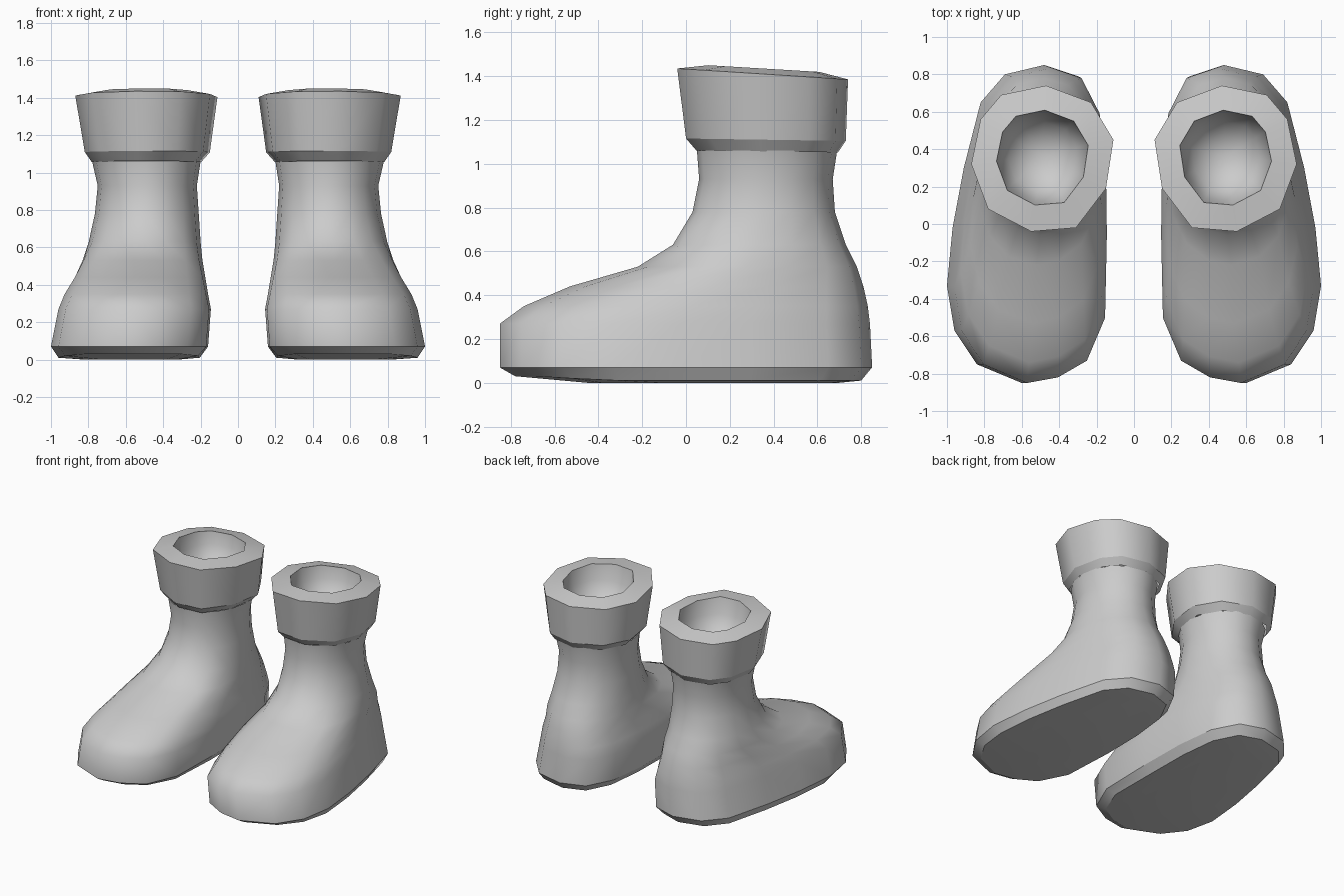
import bpy, bmesh, math

if "Cube" in bpy.data.objects:
    bpy.data.objects.remove(bpy.data.objects["Cube"])

grey = bpy.data.materials.new("plain_grey")
grey.diffuse_color = (0.6, 0.6, 0.6, 1)
grey.use_nodes = True
grey.node_tree.nodes["Principled BSDF"].inputs["Base Color"].default_value = grey.diffuse_color


def loft(name, rings, sharp, cap_first=False, cap_last=False):
    """Skin a stack of equal-length rings; rings listed in sharp get hard edges."""
    bm = bmesh.new()
    loops = [[bm.verts.new(p) for p in r] for r in rings]
    n = len(loops[0])
    for a, b in zip(loops, loops[1:]):
        for i in range(n):
            j = (i + 1) % n
            bm.faces.new((a[i], a[j], b[j], b[i]))
    if cap_first:
        bm.faces.new(loops[0][::-1])
    if cap_last:
        bm.faces.new(loops[-1])
    for f in bm.faces:
        f.smooth = True
    for k in sharp:
        for i in range(n):
            bm.edges.get((loops[k][i], loops[k][(i + 1) % n])).smooth = False
    me = bpy.data.meshes.new(name)
    bm.to_mesh(me)
    bm.free()
    me.materials.append(grey)
    ob = bpy.data.objects.new(name, me)
    bpy.context.collection.objects.link(ob)
    # second boot of the pair
    ob.modifiers.new("pair", 'MIRROR').use_clip = False
    return ob


# Sole outline, counter-clockwise from the toe tip
SOLE = [(.60, -.85), (.84, -.75), (.96, -.57), (1.0, -.33), (.97, -.02), (.91, .30),
        (.82, .65), (.69, .80), (.48, .85), (.30, .79), (.20, .60), (.165, .30),
        (.16, -.05), (.17, -.50), (.27, -.73), (.43, -.82)]


def slice_ring(z, front, back, inner, outer, roundness):
    """Horizontal slice, blended from the sole outline to an ellipse."""
    ring = []
    for i, (x, y) in enumerate(SOLE):
        a = math.radians(-90 + 22.5 * i)
        u = (x - .16) / .84 * (1 - roundness) + (.5 + .5 * math.cos(a)) * roundness
        v = (y + .85) / 1.7 * (1 - roundness) + (.5 + .5 * math.sin(a)) * roundness
        ring.append((inner + u * (outer - inner), front + v * (back - front), z))
    return ring


# Foot and ankle
tread = [(x, y, .03 if y < -.6 else .02 if y < -.4 else .01)
         for x, y, z in slice_ring(0, -.78, .80, .205, .96, 0)]
centre = slice_ring(0, -.45, .70, .32, .82, 0)
slices = [(.07, -.85, .85, .16, 1.0, 0), (.27, -.85, .84, .145, .96, 0),
          (.35, -.74, .83, .16, .93, .1), (.44, -.53, .81, .175, .88, .3),
          (.53, -.22, .78, .19, .84, .6), (.63, -.06, .73, .20, .80, .9),
          (.78, .03, .68, .21, .765, 1), (.93, .06, .67, .22, .75, 1),
          (1.06, .05, .69, .20, .78, 1)]
loft("boot_foot", [centre, tread] + [slice_ring(*s) for s in slices], (1, 2), cap_first=True)

# Cuff: ten-sided flared collar with a hollow opening
RIM = [(.55, -.04), (.78, .08), (.87, .32), (.82, .56), (.71, .69),
       (.47, .74), (.23, .65), (.11, .45), (.15, .19), (.31, -.02)]


def cuff_ring(sx, sy, z, cx=.49, cy=.36, slope=0.0):
    ring = []
    for x, y in RIM:
        yy = cy + (y - .35) * sy
        ring.append((cx + (x - .49) * sx, yy, z - slope * (yy - .35)))
    return ring


cuff = [cuff_ring(.77, .83, 1.057, cy=.37, slope=.015),
        cuff_ring(.88, .935, 1.11, .485, .365, .015),
        cuff_ring(1, 1, 1.41, cy=.35, slope=.064),
        cuff_ring(.645, .65, 1.435, cy=.355, slope=.06),
        cuff_ring(.60, .60, 1.33), cuff_ring(.48, .48, 1.24),
        cuff_ring(.28, .28, 1.18), cuff_ring(.1, .1, 1.16)]
loft("boot_cuff", cuff, (0, 1, 2, 3), cap_last=True)
